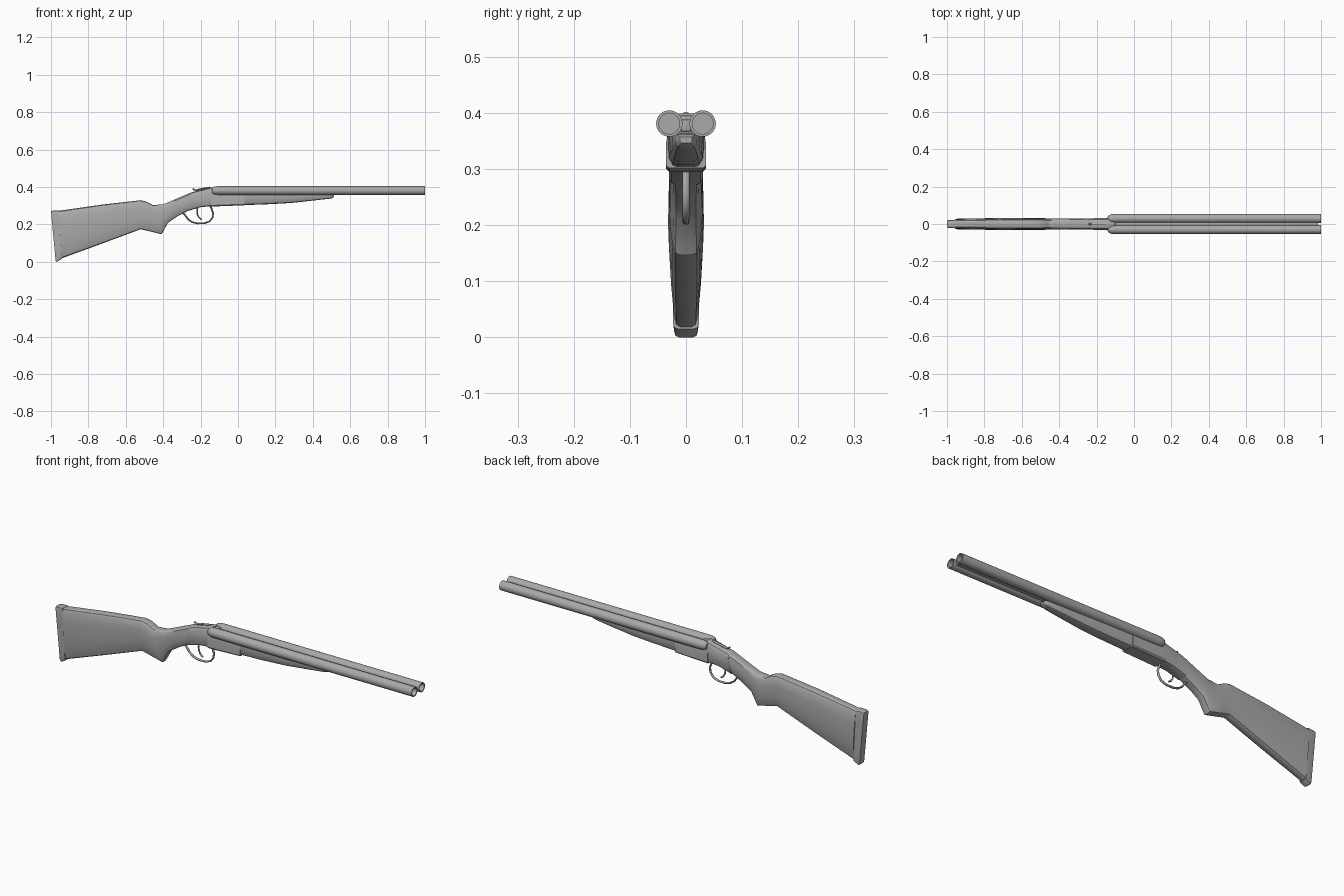
import bpy, bmesh, math
from mathutils import Vector

grey = bpy.data.materials.new("gunmetal_grey")
grey.diffuse_color = (0.4, 0.4, 0.4, 1)


def finish(name, bm, angle=30):
    bmesh.ops.recalc_face_normals(bm, faces=bm.faces)
    me = bpy.data.meshes.new(name)
    bm.to_mesh(me)
    bm.free()
    ob = bpy.data.objects.new(name, me)
    bpy.context.collection.objects.link(ob)
    me.materials.append(grey)
    bpy.ops.object.select_all(action='DESELECT')
    ob.select_set(True)
    bpy.context.view_layer.objects.active = ob
    bpy.ops.object.shade_smooth_by_angle(angle=math.radians(angle))
    return ob


def skin(name, rings, angle=30):
    """Join equal-sized rings of points and cap both ends."""
    bm = bmesh.new()
    vs = [[bm.verts.new(p) for p in r] for r in rings]
    n = len(vs[0])
    for a, b in zip(vs, vs[1:]):
        for i in range(n):
            j = (i + 1) % n
            bm.faces.new((a[i], a[j], b[j], b[i]))
    bm.faces.new(vs[0])
    bm.faces.new(vs[-1])
    return finish(name, bm, angle)


def loft(name, sections, half, angle=30):
    """Sections are (top x, top z, bottom x, bottom z, half width)."""
    outline = half + [(-w, t) for w, t in reversed(half)]
    return skin(name, [[(xb + (xt - xb) * t, w * hw, zb + (zt - zb) * t)
                        for w, t in outline]
                       for xt, zt, xb, zb, hw in sections], angle)


def tube(name, path, ry, rn, sides=8):
    """Sweep an elliptical section along a path in the xz plane."""
    pts = [Vector((x, 0, z)) for x, z in path]
    rings = []
    for i, p in enumerate(pts):
        d = (pts[min(i + 1, len(pts) - 1)] - pts[max(i - 1, 0)]).normalized()
        nrm = Vector((-d.z, 0, d.x))
        rings.append([p + nrm * rn * math.cos(a) + Vector((0, ry * math.sin(a), 0))
                      for a in (2 * math.pi * k / sides for k in range(sides))])
    return skin(name, rings, 50)


def barrel(name, y):
    # closed lathe: rounded breech, long tube, recessed bore
    prof = [(-0.14, 0.012), (-0.134, 0.018), (-0.12, 0.0225), (-0.10, 0.0235),
            (1.0, 0.0235), (1.0, 0.0185), (0.95, 0.0185)]
    return skin(name, [[(x, y + r * math.cos(a), 0.381 + r * math.sin(a))
                        for a in (2 * math.pi * k / 32 for k in range(32))]
                       for x, r in prof], 35)


def box(name, x0, x1, hw, z0, z1, bevel=0.003):
    bm = bmesh.new()
    bmesh.ops.create_cube(bm, size=1)
    for v in bm.verts:
        v.co = ((x0 + x1) / 2 + v.co.x * (x1 - x0), v.co.y * 2 * hw,
                (z0 + z1) / 2 + v.co.z * (z1 - z0))
    bmesh.ops.bevel(bm, geom=bm.edges[:], offset=bevel, segments=2,
                    affect='EDGES', profile=0.5)
    return finish(name, bm)


# half outlines (width fraction, height fraction), bottom to top
bulged = [(0.35, 0), (0.62, 0.02), (0.78, 0.1), (0.95, 0.3), (1, 0.5),
          (0.97, 0.72), (0.85, 0.92), (0.65, 0.98), (0.4, 1)]
squared = [(0.5, 0), (0.85, 0.03), (1, 0.12), (1, 0.8), (0.75, 0.95), (0.45, 1)]
keel = [(0.45, 0), (0.75, 0.06), (0.93, 0.25), (1, 0.55), (1, 1)]

# shoulder stock and wrist
loft("stock", [
    (-0.957, 0.273, -0.944, 0.018, 0.028),
    (-0.725, 0.306, -0.725, 0.098, 0.032),
    (-0.52, 0.329, -0.52, 0.174, 0.031),
    (-0.49, 0.322, -0.485, 0.166, 0.031),
    (-0.455, 0.303, -0.408, 0.147, 0.030),
    (-0.40, 0.307, -0.375, 0.208, 0.029),
    (-0.33, 0.337, -0.325, 0.242, 0.029),
    (-0.25, 0.371, -0.27, 0.271, 0.030)], bulged)

# butt pad with a hollowed rear face
pad = [(0.6, 0), (0.9, 0.01), (1, 0.04), (1, 0.25), (1, 0.5), (1, 0.75),
       (1, 0.96), (0.9, 0.99), (0.6, 1)]
loft("butt_pad", [(-1.0, 0.270, -0.975, 0.004, 0.019),
                  (-0.990, 0.274, -0.967, 0.0, 0.021),
                  (-0.957, 0.274, -0.944, 0.015, 0.023)], pad)

# action behind the barrels
loft("action", [
    (-0.25, 0.371, -0.27, 0.271, 0.030),
    (-0.20, 0.384, -0.20, 0.292, 0.031),
    (-0.15, 0.397, -0.15, 0.297, 0.033),
    (-0.125, 0.399, -0.125, 0.297, 0.033)], squared)
box("breech_block", -0.145, -0.10, 0.013, 0.35, 0.395)

# receiver under the breech
loft("receiver", [(-0.145, 0.375, -0.145, 0.295, 0.036),
                  (0.035, 0.370, 0.035, 0.302, 0.036)],
     [(0.85, 0), (1, 0.08), (1, 0.6), (0.85, 1)])

# tapering fore end
loft("fore_end", [(0.03, 0.370, 0.03, 0.303, 0.033),
                  (0.15, 0.370, 0.15, 0.307, 0.032),
                  (0.28, 0.370, 0.28, 0.314, 0.029),
                  (0.40, 0.368, 0.40, 0.327, 0.025),
                  (0.49, 0.364, 0.49, 0.337, 0.020),
                  (0.505, 0.362, 0.505, 0.340, 0.016),
                  (0.513, 0.357, 0.513, 0.346, 0.011)], keel)

# twin barrels and joining rib
for side, y in (("left", 0.0297), ("right", -0.0297)):
    barrel(side + "_barrel", y)
box("barrel_rib", -0.11, 0.985, 0.009, 0.367, 0.388, 0.002)

# trigger guard, triggers and top lever
tube("trigger_guard", [(-0.295, 0.262), (-0.283, 0.250), (-0.268, 0.228),
                       (-0.245, 0.212), (-0.215, 0.205), (-0.18, 0.206),
                       (-0.152, 0.216), (-0.136, 0.237), (-0.133, 0.26),
                       (-0.142, 0.285), (-0.15, 0.302)], 0.006, 0.0045)
tube("trigger", [(-0.215, 0.295), (-0.219, 0.27), (-0.216, 0.25),
                 (-0.206, 0.234), (-0.194, 0.226)], 0.004, 0.004)
tube("lever_post", [(-0.20, 0.375), (-0.20, 0.391)], 0.005, 0.007)
tube("top_lever", [(-0.242, 0.391), (-0.236, 0.385), (-0.222, 0.383),
                   (-0.205, 0.388), (-0.18, 0.393), (-0.15, 0.398)], 0.006, 0.004)
